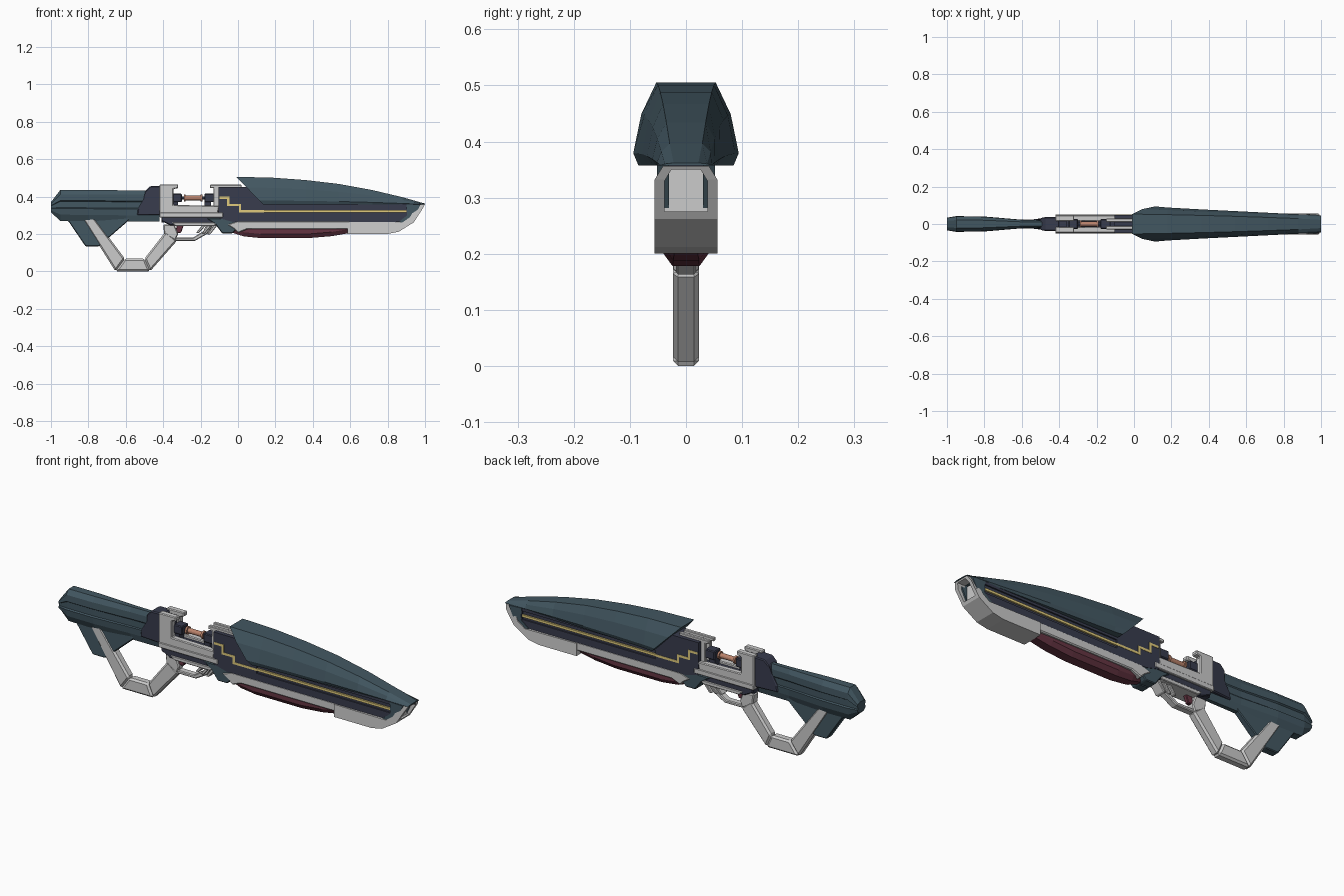
import bpy, bmesh, math

if "Cube" in bpy.data.objects:
    bpy.data.objects.remove(bpy.data.objects["Cube"])

def mat(name, c):
    m = bpy.data.materials.new(name)
    m.diffuse_color = (*c, 1)
    m.use_nodes = True
    m.node_tree.nodes["Principled BSDF"].inputs["Base Color"].default_value = m.diffuse_color
    return m

TEAL = mat("teal", (0.055, 0.095, 0.12))
NAVY = mat("navy", (0.04, 0.045, 0.075))
RED = mat("maroon", (0.13, 0.035, 0.055))
GOLD = mat("yellow", (0.75, 0.6, 0.2))
COPPER = mat("copper", (0.5, 0.23, 0.15))

def make(name, bm, m=None, bevel=0):
    bmesh.ops.recalc_face_normals(bm, faces=bm.faces)
    me = bpy.data.meshes.new(name)
    bm.to_mesh(me)
    bm.free()
    ob = bpy.data.objects.new(name, me)
    bpy.context.collection.objects.link(ob)
    if m:
        me.materials.append(m)
    if bevel:
        b = ob.modifiers.new("bevel", "BEVEL")
        b.width, b.segments, b.limit_method = bevel, 1, "ANGLE"
    return ob

def loft(name, rings, m=None, bevel=0):
    """Skin a list of closed rings and cap both ends."""
    bm = bmesh.new()
    rows = [[bm.verts.new(p) for p in r] for r in rings]
    n = len(rows[0])
    for a, b in zip(rows, rows[1:]):
        for i in range(n):
            j = (i + 1) % n
            bm.faces.new((a[i], a[j], b[j], b[i]))
    bm.faces.new(rows[0])
    bm.faces.new(rows[-1])
    return make(name, bm, m, bevel)

def prism(name, pts, hw, m=None, bevel=0):
    """Side profile (x, z) extruded to +-hw; hw may be a function of x, z."""
    f = hw if callable(hw) else (lambda x, z: hw)
    return loft(name, [[(x, s * f(x, z), z) for x, z in pts] for s in (-1, 1)], m, bevel)

def plates(name, pts, y0, y1, m=None, bevel=0):
    """Pair of side plates between y0 and y1, mirrored across the centre."""
    ob = loft(name, [[(x, y, z) for x, z in pts] for y in (y0, y1)], m, bevel)
    ob.modifiers.new("mirror", "MIRROR").use_axis = (False, True, False)
    return ob

def rect(x0, x1, z0, z1):
    return [(x0, z0), (x1, z0), (x1, z1), (x0, z1)]

def cut(ob, cutter):
    cutter.hide_render = True
    cutter.hide_viewport = True
    b = ob.modifiers.new("cut", "BOOLEAN")
    b.operation, b.object, b.solver = "DIFFERENCE", cutter, "EXACT"

def sym(half, x):
    """Mirror a top-to-bottom half section (y, z) into a full ring at x."""
    return [(x, y, z) for y, z in half] + [(x, -y, z) for y, z in reversed(half)]

def cyl(name, x0, x1, z, r, m, n=16):
    return loft(name, [[(x, r * math.cos(2 * math.pi * i / n), z + r * math.sin(2 * math.pi * i / n))
                        for i in range(n)] for x in (x0, x1)], m)

# Stock: grooved sections, thick at the butt and thin at the collar
rings = []
for x, w, lo, hi in [(-1, .034, .315, .37), (-.95, .042, .27, .435), (-.8, .04, .268, .435),
                     (-.6, .023, .266, .433), (-.42, .018, .266, .433)]:
    z = lambda t: lo + t * (hi - lo)
    rings.append(sym([(.5 * w, hi), (.95 * w, z(.86)), (w, z(.66)), (.82 * w, z(.63)),
                      (.82 * w, z(.43)), (w, z(.4)), (.9 * w, z(.2)), (.5 * w, lo)], x))
loft("stock", rings, TEAL)
prism("stock_fin", [(-.94, .30), (-.905, .265), (-.815, .133), (-.745, .133), (-.59, .267), (-.56, .30)],
      lambda x, z: .021 if x < -.7 else .015, TEAL, .004)

# Grip loop in three mitred segments
outer = [(-.83, .277), (-.655, 0), (-.47, 0), (-.325, .165)]
inner = [(-.78, .302), (-.605, .068), (-.50, .068), (-.385, .215)]
for i in range(3):
    prism(f"grip_segment_{i+1}", [outer[i], outer[i + 1], inner[i + 1], inner[i]], .023, None, .009)
prism("grip_root", [(-.395, .20), (-.335, .165), (-.32, .20), (-.34, .25), (-.40, .25)], .022, None, .005)

# Trigger guard, trigger and slanted ribs
prism("trigger_guard", [(-.335, .163), (-.23, .163), (-.165, .20), (-.13, .25), (-.17, .25),
                        (-.185, .215), (-.24, .18), (-.335, .18)], .018, None, .004)
prism("trigger", [(-.335, .205), (-.305, .205), (-.285, .26), (-.325, .26)], .01, RED, .003)
for i in range(3):
    x = -.225 + .03 * i
    prism(f"guard_rib_{i+1}", [(x, .205 - .004 * i), (x + .016, .205 - .004 * i), (x + .062, .255), (x + .04, .255)],
          .028, None, .003)

# Collar between stock and receiver
prism("collar", [(-.54, .30), (-.535, .335), (-.505, .385), (-.495, .43), (-.47, .455), (-.40, .457), (-.40, .30)],
      lambda x, z: .026 if x < -.5 else .037, NAVY, .005)

# Receiver: navy core with grey side plates around the open chamber
prism("receiver_core", [(-.41, .262), (.02, .262), (.02, .31), (-.12, .34), (-.36, .34), (-.36, .445), (-.41, .445)],
      .032, NAVY)
plates("receiver_rear_plate", [(-.42, .30), (-.11, .30), (-.10, .35), (-.345, .355), (-.345, .44),
                               (-.32, .445), (-.32, .465), (-.42, .465)], .016, .048, None, .004)
plates("receiver_side_rail", rect(-.42, -.08, .288, .315), .02, .051, None, .003)
prism("receiver_belly", [(-.41, .27), (-.36, .245), (-.10, .245), (-.06, .30), (-.41, .30)], .042, NAVY, .004)
prism("receiver_keel", [(-.355, .262), (-.335, .242), (-.13, .242), (-.10, .262)], .046, None, .003)
plates("front_top_rail", [(-.15, .445), (-.13, .445), (-.13, .34), (-.10, .34), (-.10, .445), (.02, .447),
                          (.02, .463), (-.15, .463)], .01, .029, None, .003)

# Exposed copper cell held by navy brackets
for n, x0, x1 in (("rear", -.35, -.30), ("front", -.18, -.125)):
    prism(f"cell_bracket_{n}", rect(x0, x1, .37, .415), .026, NAVY, .004)
    prism(f"cell_foot_{n}", rect(x0, x1 - .02, .33, .38), .02, NAVY)
cyl("copper_cell", -.285, -.195, .392, .013, COPPER)
for i in range(2):
    cyl(f"cell_flange_{i+1}", -.29 + .09 * i, -.28 + .09 * i, .392, .02, COPPER)
cyl("cell_axle", -.31, -.17, .392, .007, NAVY)

# Fore body with recessed side channel
body = prism("fore_body", [(-.105, .45), (.15, .45), (.3, .36), (.92, .36), (.93, .33), (.90, .265),
                           (-.03, .265), (-.105, .285)], .049, NAVY)
for s in (-1, 1):
    cut(body, loft(f"channel_cutter_{s}", [[(x, y * s, z) for x, z in rect(.14, .90, .302, .345)]
                                           for y in (.042, .08)]))
plates("nose_cheek", [(.90, .36), (.975, .357), (.935, .275), (.88, .258), (.86, .265), (.905, .30)],
       .03, .0515, TEAL)
plates("lower_cheek", [(-.17, .285), (-.12, .25), (-.085, .203), (-.03, .203), (.02, .255), (.03, .285)],
       0, .047, TEAL, .004)
plates("light_line", [(-.10, .388), (-.058, .388), (-.058, .348), (.005, .348), (.005, .315), (.90, .315),
                      (.90, .327), (.017, .327), (.017, .36), (-.046, .36), (-.046, .40), (-.10, .40)],
       .03, .0505, GOLD)

# Top shell: sloping ridge, rear edge raked forward
rings = []
for k, (x, zt, w, wt) in enumerate([(-.01, .505, .094, .053), (.18, .501, .088, .050), (.36, .488, .078, .046),
                                    (.54, .467, .069, .041), (.72, .434, .060, .035), (.88, .396, .052, .029),
                                    (1, .362, .046, .022)]):
    h = zt - .357
    half = [(wt, zt), (.35 * wt + .65 * w, .357 + .62 * h), (w, .357 + .15 * h), (.9 * w, .357)]
    ring = sym(half, x)
    if k == 0:
        ring = [(x + .145 * (zt - z) / h, y, z) for _, y, z in ring]
    rings.append(ring)
loft("top_shell", rings, TEAL)

# Grey under rail and maroon fore grip
prism("under_rail", [(-.02, .225), (.0, .205), (.05, .225), (.60, .225), (.60, .27), (.0, .27), (-.06, .25)],
      .05, None, .005)
rings = []
for x, w, lo in [(-.035, .022, .208), (.03, .034, .187), (.12, .04, .178), (.38, .04, .178),
                 (.5, .038, .188), (.60, .034, .205)]:
    rings.append(sym([(w, .24), (w, lo + .022), (.6 * w, lo)], x))
loft("fore_grip", rings, RED)

# Nose block with recessed muzzle
nose = prism("nose_block", [(.585, .265), (.585, .20), (.80, .20), (.86, .212), (.94, .262), (.985, .332), (.998, .356),
                            (.955, .356), (.92, .29), (.88, .262)],
             lambda x, z: .041 if z > .35 else .056)
cut(nose, loft("muzzle_cutter", [sym([(.026, .35), (.038, .33), (.038, .275)], x) for x in (.937, 1.1)]))
loft("muzzle_floor", [sym([(.03, .352), (.042, .332), (.042, .268)], x) for x in (.915, .938)])
